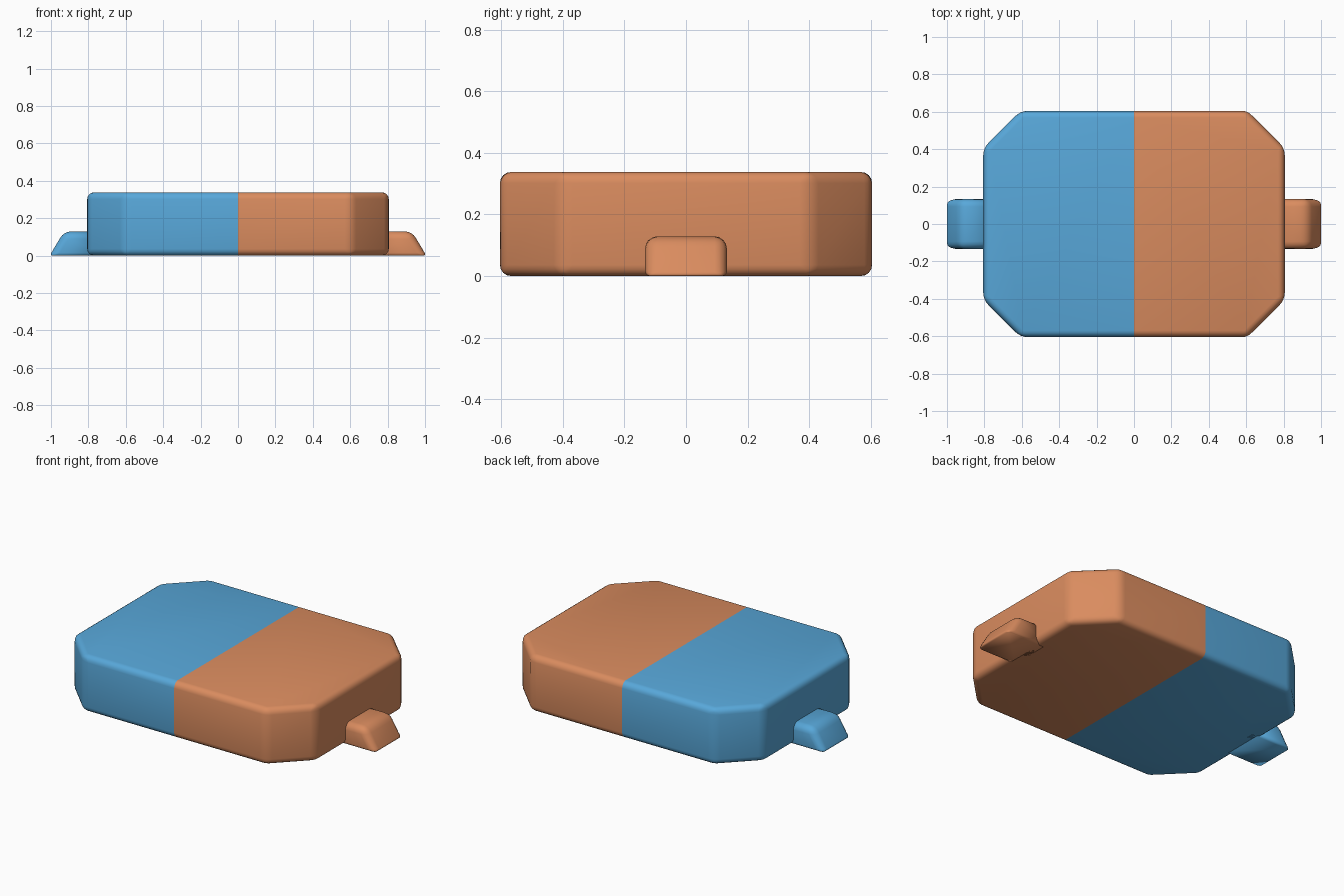
import bpy, bmesh

if "Cube" in bpy.data.objects:
    bpy.data.objects.remove(bpy.data.objects["Cube"])


def make_material(name, rgb):
    # sRGB 0-255 to linear
    lin = [((c / 255 + 0.055) / 1.055) ** 2.4 for c in rgb]
    m = bpy.data.materials.new(name)
    m.diffuse_color = (*lin, 1.0)
    m.use_nodes = True
    m.node_tree.nodes["Principled BSDF"].inputs["Base Color"].default_value = m.diffuse_color
    return m


blue = make_material("blue", (88, 168, 218))
orange = make_material("orange", (218, 140, 95))


def extrude_profile(points, vector):
    """Closed solid from a flat outline swept along a vector."""
    bm = bmesh.new()
    face = bm.faces.new([bm.verts.new(p) for p in points])
    ext = bmesh.ops.extrude_face_region(bm, geom=[face])
    moved = [g for g in ext["geom"] if isinstance(g, bmesh.types.BMVert)]
    bmesh.ops.translate(bm, verts=moved, vec=vector)
    bmesh.ops.recalc_face_normals(bm, faces=bm.faces)
    return bm


def make_object(name, bm, materials):
    for f in bm.faces:
        f.smooth = True
    mesh = bpy.data.meshes.new(name)
    bm.to_mesh(mesh)
    bm.free()
    for m in materials:
        mesh.materials.append(m)
    ob = bpy.data.objects.new(name, mesh)
    bpy.context.collection.objects.link(ob)
    return ob


# Body: rounded slab with cut corners, split into two colours at x = 0
X, Y, H, CUT = 0.806, 0.605, 0.338, 0.2
outline = [(X, -Y + CUT, 0), (X, Y - CUT, 0), (X - CUT, Y, 0), (-X + CUT, Y, 0),
           (-X, Y - CUT, 0), (-X, -Y + CUT, 0), (-X + CUT, -Y, 0), (X - CUT, -Y, 0)]
bm = extrude_profile(outline, (0, 0, H))
bmesh.ops.bevel(bm, geom=bm.edges[:], offset=0.036, offset_type='OFFSET',
                segments=4, profile=0.5, affect='EDGES')
bmesh.ops.bisect_plane(bm, geom=bm.verts[:] + bm.edges[:] + bm.faces[:],
                       plane_co=(0, 0, 0), plane_no=(1, 0, 0))
for f in bm.faces:
    f.material_index = 1 if f.calc_center_median().x > 0 else 0
make_object("body", bm, [blue, orange])

# End tabs: small blocks with a sloped outer face, mirrored left and right
W, TAB_H = 0.133, 0.129
for name, side, mat in (("left_tab", -1, blue), ("right_tab", 1, orange)):
    profile = [(0.74, 0), (1.007, 0), (0.93, TAB_H), (0.74, TAB_H)]
    bm = extrude_profile([(side * x, -W, z) for x, z in profile], (0, 2 * W, 0))
    weight = bm.edges.layers.float.new("bevel_weight_edge")
    for e in bm.edges:
        on_floor = all(v.co.z < 0.001 for v in e.verts)
        hidden = all(abs(v.co.x) < 0.75 for v in e.verts)
        e[weight] = 0.0 if hidden else (0.4 if on_floor else 1.0)
    tab = make_object(name, bm, [mat])
    bev = tab.modifiers.new("rounding", 'BEVEL')
    bev.width = 0.04
    bev.segments = 4
    bev.limit_method = 'WEIGHT'
